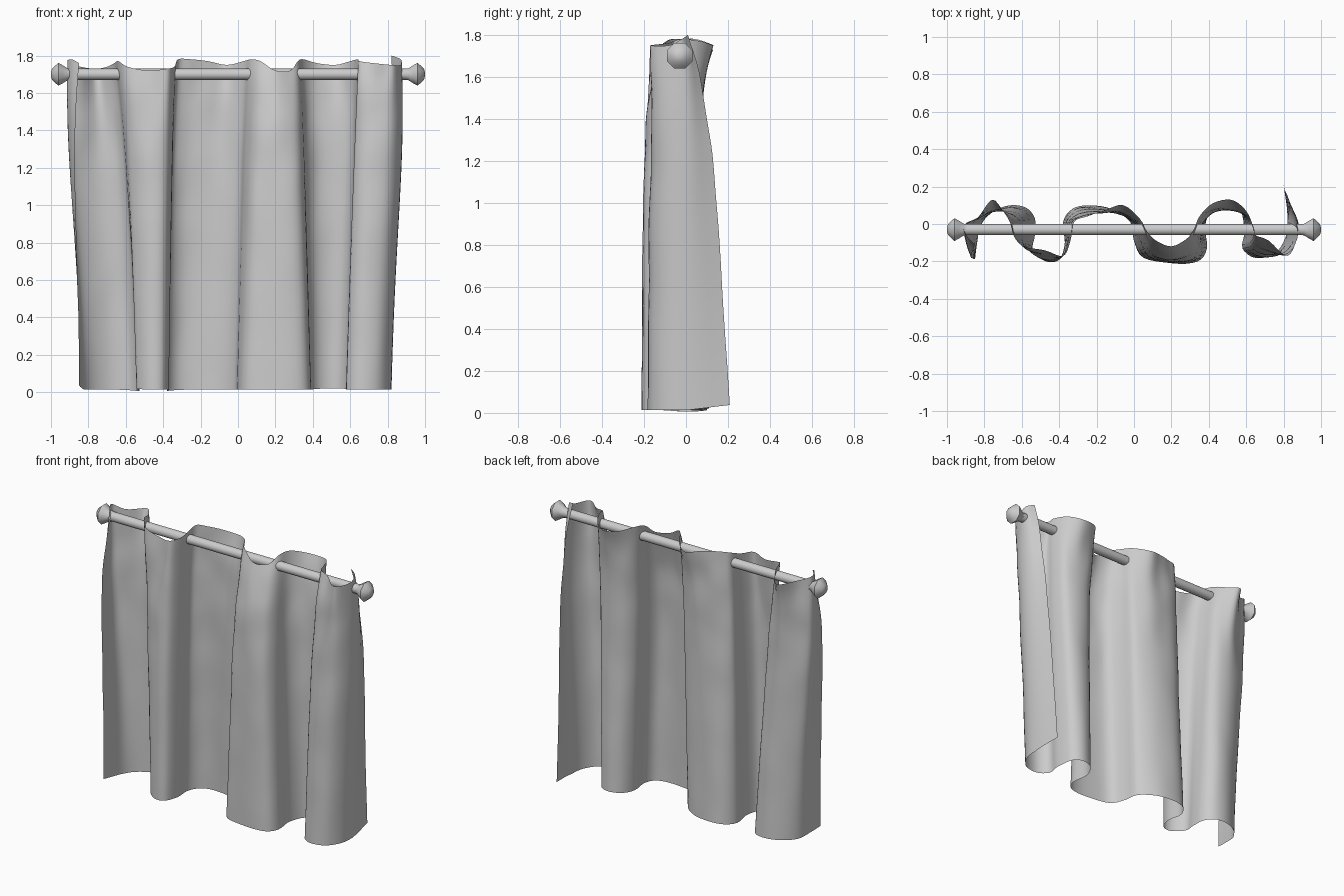
import bpy, bmesh, math
from mathutils import Vector, noise

cube = bpy.data.objects.get("Cube")
if cube:
    bpy.data.objects.remove(cube, do_unlink=True)

# One plain grey for cloth and rod
grey = bpy.data.materials.new("plain_grey")
grey.use_nodes = True
colour = (0.6, 0.6, 0.6, 1.0)
grey.diffuse_color = colour
grey.node_tree.nodes["Principled BSDF"].inputs["Base Color"].default_value = colour

ROD_Y, ROD_Z = -0.03, 1.70


def finish(bm, name, angle):
    """Turn a bmesh into a named, smooth shaded object."""
    mesh = bpy.data.meshes.new(name)
    bm.to_mesh(mesh)
    bm.free()
    obj = bpy.data.objects.new(name, mesh)
    bpy.context.collection.objects.link(obj)
    mesh.materials.append(grey)
    bpy.ops.object.select_all(action="DESELECT")
    obj.select_set(True)
    bpy.context.view_layer.objects.active = obj
    bpy.ops.object.shade_smooth_by_angle(angle=math.radians(angle))
    return obj


def turned_part(name, profile, sides, angle):
    """Revolve (x, radius) points around the rod axis."""
    bm = bmesh.new()
    rings = []
    for x, radius in profile:
        ring = []
        for i in range(sides):
            a = math.tau * (i + 0.5) / sides
            ring.append(bm.verts.new((x, ROD_Y + radius * math.cos(a),
                                      ROD_Z + radius * math.sin(a))))
        rings.append(ring)
    for low, high in zip(rings, rings[1:]):
        for i in range(sides):
            j = (i + 1) % sides
            bm.faces.new((low[i], low[j], high[j], high[i]))
    bm.faces.new(rings[0])
    bm.faces.new(rings[-1])
    bmesh.ops.recalc_face_normals(bm, faces=bm.faces)
    return finish(bm, name, angle)


def smooth_path(points, steps):
    """Catmull-Rom curve through the points."""
    pts = [Vector(p) / 100 for p in points]
    pts = [pts[0] * 2 - pts[1]] + pts + [pts[-1] * 2 - pts[-2]]
    path = []
    for a, b, c, d in zip(pts, pts[1:], pts[2:], pts[3:]):
        for k in range(steps):
            t = k / steps
            path.append(0.5 * (2 * b + (c - a) * t
                               + (2 * a - 5 * b + 4 * c - d) * t ** 2
                               + (3 * b - a - 3 * c + d) * t ** 3))
    path.append(pts[-2])
    return path


# Rod and its two pointed end knobs
turned_part("curtain_rod", [(-0.92, 0.031), (0.92, 0.031)], 12, 40)
for name, side in (("left_finial", 1), ("right_finial", -1)):
    shape = [(0.89, 0.03), (0.91, 0.034), (0.94, 0.054), (0.96, 0.066),
             (0.975, 0.052), (0.995, 0.03), (1.0, 0.01)]
    turned_part(name, [(side * x, r) for x, r in shape], 8, 65)

# Hem line of the cloth (x, y), in hundredths
hem = [(-85, -19), (-84, -11), (-82, -1), (-76, 6), (-67, 10), (-58, 9),
       (-53, 3), (-53, -6), (-54, -14), (-47, -20), (-40, -19), (-37, -10),
       (-38, 1), (-33, 8), (-24, 10), (-12, 8), (-2, 1), (0, -9),
       (5, -18), (20, -21), (34, -20), (39, -13), (38, -1), (42, 8),
       (50, 11), (57, 7), (59, -4), (58, -13), (65, -18), (75, -16),
       (81, -7), (82, 5), (80, 21)]

# Top edge of the cloth (x, y, z), pinched where it meets the rod
head = [(-85, -11, 176), (-89, -7, 178), (-91, -1, 177), (-84, 3, 174),
        (-76, 13, 173), (-70, 7, 174), (-66, 0, 176), (-64, -7, 177),
        (-59, -12, 174), (-48, -14, 172), (-38, -17, 173), (-34, -9, 174),
        (-32, 1, 178), (-25, 4, 178), (-16, 7, 177), (-6, 10, 175),
        (3, 3, 177), (7, -4, 178), (12, -9, 177), (20, -12, 172),
        (28, -8, 172), (32, -3, 177), (35, 4, 178), (42, 11, 176),
        (52, 13, 175), (60, 7, 177), (64, -2, 178), (65, -6, 177),
        (72, -9, 176), (82, -17, 175), (87, -8, 175), (87, -2, 178),
        (82, 1, 180)]

# Cloth lofted from hem to top edge: the folds lean forward as they rise,
# then turn to meet the top edge with soft creases near the rod
STEPS, ROWS = 4, 48
bottom = smooth_path(hem, STEPS)
top = smooth_path(head, STEPS)
bm = bmesh.new()
grid = []
for r in range(ROWS + 1):
    t = r / ROWS
    row = []
    for low, high in zip(bottom, top):
        x = low.x + (high.x - low.x) * (0.8 * t + 0.2 * t ** 6)
        x *= 1 + 0.05 * x ** 4 * math.sin(math.pi * t ** 2)
        hang = low.y * (1 - 0.55 * t) if low.y > 0 else low.y * (1 - 0.05 * t)
        y = hang + (high.y - hang) * t ** 7
        z_low = 0.014 + 0.15 * max(0, low.x * low.y - 0.01)
        z_low -= 0.013 * math.exp(-((low.x + 0.46) / 0.1) ** 2)
        z = z_low + (high.z - z_low) * t
        crease = noise.noise(Vector((x * 7, y * 7, z * 4)))
        y += 0.022 * crease * t ** 4 * (1 - t ** 12) + 0.003 * crease
        row.append(bm.verts.new((x, y, z)))
    grid.append(row)
for low, high in zip(grid, grid[1:]):
    for i in range(len(low) - 1):
        bm.faces.new((low[i], low[i + 1], high[i + 1], high[i]))
finish(bm, "curtain_cloth", 60)
